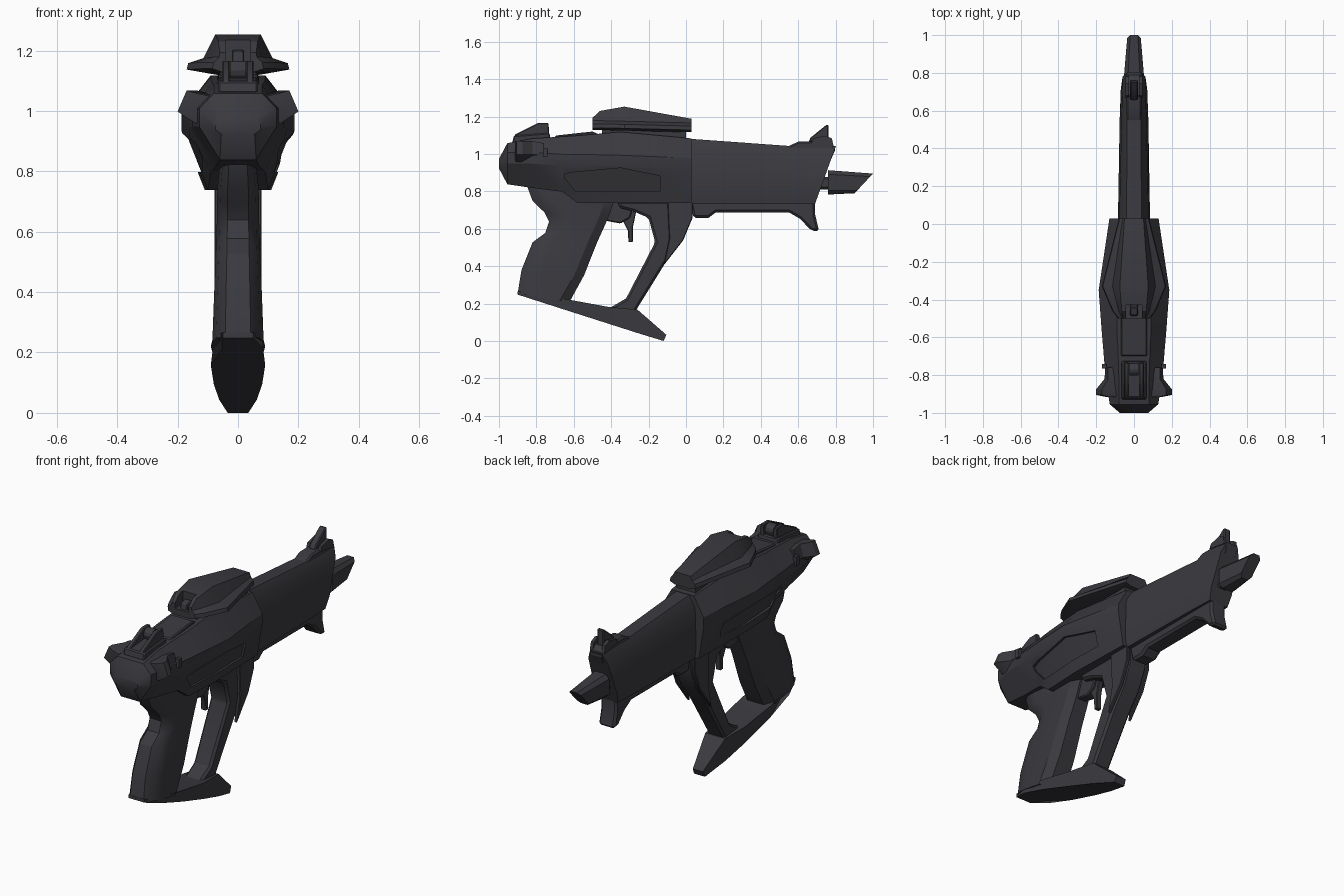
import bpy, bmesh, math
from mathutils import Vector
from mathutils.bvhtree import BVHTree

if "Cube" in bpy.data.objects:
    bpy.data.objects.remove(bpy.data.objects["Cube"])

gunmetal = bpy.data.materials.new("dark_gunmetal")
gunmetal.diffuse_color = (0.043, 0.042, 0.050, 1)
gunmetal.use_nodes = True
gunmetal.node_tree.nodes["Principled BSDF"].inputs["Base Color"].default_value = gunmetal.diffuse_color


def finish(ob, angle=28):
    bpy.ops.object.select_all(action='DESELECT')
    ob.select_set(True)
    bpy.context.view_layer.objects.active = ob
    for m in list(ob.modifiers):
        bpy.ops.object.modifier_apply(modifier=m.name)
    bpy.ops.object.shade_smooth_by_angle(angle=math.radians(angle))


def loft(name, rings, bevel=0, done=True):
    """Skin a list of equal-length closed rings and cap both ends."""
    bm = bmesh.new()
    vs = [[bm.verts.new(p) for p in r] for r in rings]
    n = len(rings[0])
    for a, b in zip(vs, vs[1:]):
        for i in range(n):
            j = (i + 1) % n
            bm.faces.new((a[i], a[j], b[j], b[i]))
    bm.faces.new(vs[0])
    bm.faces.new(vs[-1][::-1])
    bmesh.ops.recalc_face_normals(bm, faces=bm.faces)
    me = bpy.data.meshes.new(name)
    bm.to_mesh(me)
    bm.free()
    me.materials.append(gunmetal)
    ob = bpy.data.objects.new(name, me)
    bpy.context.collection.objects.link(ob)
    if bevel:
        m = ob.modifiers.new("bevel", 'BEVEL')
        m.width, m.segments, m.angle_limit = bevel, 1, math.radians(40)
    if done:
        finish(ob)
    return ob


def plate(name, profile, half, x=0, bevel=0):
    """Side profile (y, z) thickened across x; half is a number or a function of y, z."""
    h = half if callable(half) else (lambda y, z: half)
    return loft(name, [[(x + s * h(y, z), y, z) for y, z in profile] for s in (-1, 1)], bevel)


def sym(y, pts, shear=0, zc=0):
    """Ring across the gun from right-hand (x, z) points, mirrored in x."""
    full = pts + [(-x, z) for x, z in reversed(pts)]
    return [(x, y + shear * (z - zc), z) for x, z in full]


def cut(ob, cutter):
    m = ob.modifiers.new("cut", 'BOOLEAN')
    m.object, m.operation, m.solver = cutter, 'DIFFERENCE', 'EXACT'
    bpy.context.view_layer.objects.active = ob
    bpy.ops.object.modifier_apply(modifier=m.name)
    bpy.data.objects.remove(cutter)


# Rear body: y, top z, top half, middle z, middle half, bottom z, bottom half
stations = [(-1.0, .975, .06, .95, .075, .925, .055), (-.955, 1.06, .08, .98, .128, .84, .06),
            (-.82, 1.085, .08, .98, .15, .82, .07), (-.66, 1.095, .085, .97, .163, .80, .09),
            (-.58, 1.10, .09, .97, .17, .74, .10), (-.35, 1.12, .09, .965, .187, .74, .11),
            (.03, 1.085, .07, .95, .13, .74, .10)]
rings = []
for y, zt, ht, zm, hm, zb, hb in stations:
    d = min(.03, (zt - zb) * .2)
    rings.append(sym(y, [(ht, zt), (hm, zm + d), (hm, zm - d), (hb, zb)]))
body = loft("rear_body", rings, done=False)

# Recessed side panels that follow the body surface
bm = bmesh.new()
bm.from_mesh(body.data)
tree = BVHTree.FromBMesh(bm)
for s in (1, -1):
    cols = []
    for y, zu, zl in [(-.65, .895, .875), (-.59, .905, .80), (-.35, .927, .80), (-.14, .885, .80)]:
        u, l = [tree.ray_cast(Vector((s, y, z)), Vector((-s, 0, 0)))[0].x for z in (zu, zl)]
        cols.append([(u - s * .012, y, zu), (l - s * .012, y, zl), (l + s * .03, y, zl), (u + s * .03, y, zu)])
    cut(body, loft("panel_cutter", cols, done=False))
bm.free()
finish(body)

# Barrel shroud with chamfered top and slanted nose
loft("barrel_shroud", [
    sym(.02, [(.04, 1.083), (.078, 1.02), (.085, .80), (.075, .735)]),
    sym(.55, [(.036, 1.045), (.066, .99), (.076, .80), (.066, .735)]),
    sym(.69, [(.036, 1.045), (.06, .99), (.07, .80), (.06, .735)], .36, .735)])
plate("shroud_top_block", [(.52, 1.03), (.60, 1.068), (.77, 1.068), (.80, 1.03), (.77, .96), (.52, .96)],
      .04, bevel=.008)
plate("under_rail", [(.02, .75), (.04, .66), (.12, .66), (.16, .69), (.55, .69), (.61, .655), (.67, .592),
                     (.712, .588), (.69, .68), (.69, .75)], .05, bevel=.012)

# Muzzle: inner tube and slanted octagonal nozzle


def octagon(h, z0, z1, c):
    return [(h - c, z1), (h, z1 - c), (h, z0 + c), (h - c, z0)]


loft("barrel_tube", [sym(y, octagon(.035, .812, .88, .012)) for y in (.68, .78)])
loft("muzzle_nozzle", [sym(.76, octagon(.055, .785, .915, .022)),
                       sym(.90, octagon(.036, .792, .897, .016), .93, .79)])

# Front sight
plate("front_sight", [(.655, 1.065), (.665, 1.088), (.71, 1.125), (.75, 1.157), (.762, 1.157), (.762, 1.065)],
      .02, bevel=.005)
for s in (-1, 1):
    plate("front_sight_ear", [(.67, 1.06), (.68, 1.085), (.745, 1.10), (.78, 1.085), (.79, 1.04)], .009, s * .036)

# Scope housing: y, base z, wide half, top half, top z
rings = []
for y, zb, hw, ht, zt in [(-.50, 1.13, .085, .06, 1.195), (-.46, 1.13, .115, .065, 1.232),
                          (-.33, 1.127, .17, .075, 1.255), (.03, 1.118, .08, .05, 1.19)]:
    rings.append(sym(y, [(hw * .6, zb), (hw, zb + .012), (hw - .005, zb + .033),
                         (hw * .6 + .012, zb + .05), (ht, zt)]))
scope = loft("scope_housing", rings, done=False)
cut(scope, loft("scope_cutter", [sym(y, [(.042, 1.30), (.042, 1.165)]) for y in (-.6, -.43)], done=False))
finish(scope)
plate("scope_post", [(-.49, 1.15), (-.48, 1.195), (-.44, 1.205), (-.42, 1.15)], .02, bevel=.004)
plate("scope_mount", [(-.45, 1.08), (-.45, 1.14), (0, 1.13), (0, 1.06)], .06)

# Top deck between the scope and the rear sight
plate("top_deck", [(-.70, 1.07), (-.70, 1.10), (-.50, 1.122), (-.45, 1.10)], .07, bevel=.006)

# Rear sight: base, two cheeks, wheel
plate("rear_sight_base", [(-.93, 1.06), (-.92, 1.10), (-.73, 1.115), (-.72, 1.06)], .065, bevel=.006)
for s in (-1, 1):
    plate("rear_sight_cheek", [(-.92, 1.08), (-.915, 1.105), (-.79, 1.168), (-.735, 1.168), (-.73, 1.08)],
          .012, s * .04, .004)
plate("rear_sight_wheel", [(-.77 + .033 * math.cos(a * math.tau / 12), 1.135 + .033 * math.sin(a * math.tau / 12))
                           for a in range(12)], .025)

# Rear side fins and small side studs
for s in (-1, 1):
    tip = [(.09, 1.055), (.17, 1.07), (.2, 1.0), (.14, .96)]
    root = [(.09, 1.05), (.138, 1.06), (.152, 1.0), (.13, .965)]
    loft("rear_fin", [[(s * x, y, z) for x, z in q] for y, q in
                      ((-.76, root), (-.82, [((a + 2 * c) / 3 - .012, b) for (a, b), (c, d) in zip(tip, root)]),
                       (-.875, tip), (-.905, tip), (-.915, root))])
    plate("side_stud", [(-.765, .985), (-.765, 1.035), (-.74, 1.035), (-.74, .985)], .012, s * .158)

# Grip: z, back y, front y, half width, slope of the ring
rings = []
for z, yb, yf, h, k in [(.83, -.85, -.38, .06, 0), (.75, -.82, -.385, .068, 0), (.69, -.757, -.405, .07, 0),
                        (.64, -.732, -.425, .07, 0), (.58, -.752, -.452, .072, 0), (.53, -.82, -.475, .074, 0),
                        (.38, -.88, -.545, .08, -.08), (.256, -.9, -.625, .085, -.18)]:
    pts = [(h * .5, yb), (h * .85, yb + .04), (h, yb + .1), (h, yf - .05), (h * .6, yf)]
    full = pts + [(-x, y) for x, y in reversed(pts)]
    rings.append([(x, y, z + k * (y - yb)) for x, y in full])
loft("grip", rings)


# Foot plate under the grip, tapering to the front toe
def foot_half(y, z):
    table = [(-.9, .05), (-.8, .083), (-.62, .09), (-.42, .08), (-.26, .062), (-.1, .03)]
    for (a, p), (b, q) in zip(table, table[1:]):
        if y <= b:
            return p + (q - p) * (y - a) / (b - a)
    return table[-1][1]


plate("foot_plate", [(-.9, .268), (-.8, .25), (-.62, .222), (-.42, .185), (-.26, .17), (-.105, .035), (-.12, .002),
                     (-.26, .045), (-.42, .096), (-.62, .16), (-.8, .218), (-.9, .25)], foot_half)
bpy.data.objects["foot_plate"].data.update()

# Hand guard strut with outer side plates
plate("guard_strut", [(-.44, .17), (-.40, .183), (-.32, .23), (-.165, .53), (-.2, .66), (-.28, .695), (-.36, .715),
                      (-.36, .75), (.03, .75), (.03, .66), (-.02, .54), (-.11, .42), (-.265, .17), (-.3, .10)],
      lambda y, z: .05 + .012 * min(1, z / .7), bevel=.012)
for s in (-1, 1):
    plate("guard_side_plate", [(-.10, .76), (.035, .76), (.035, .66), (-.015, .54), (-.12, .405), (-.09, .55)],
          .01, s * .068, .004)

# Trigger and its bracket
plate("trigger_bracket", [(-.42, .75), (-.43, .645), (-.35, .63), (-.30, .66), (-.27, .75)], .03, bevel=.006)
plate("trigger", [(-.36, .68), (-.33, .63), (-.31, .59), (-.308, .53), (-.284, .53), (-.284, .61), (-.265, .70)],
      .016, bevel=.004)

# Keep the toe exactly on the ground
low = min((o.matrix_world @ v.co).z for o in bpy.data.objects for v in o.data.vertices)
for o in bpy.data.objects:
    o.location.z -= low
